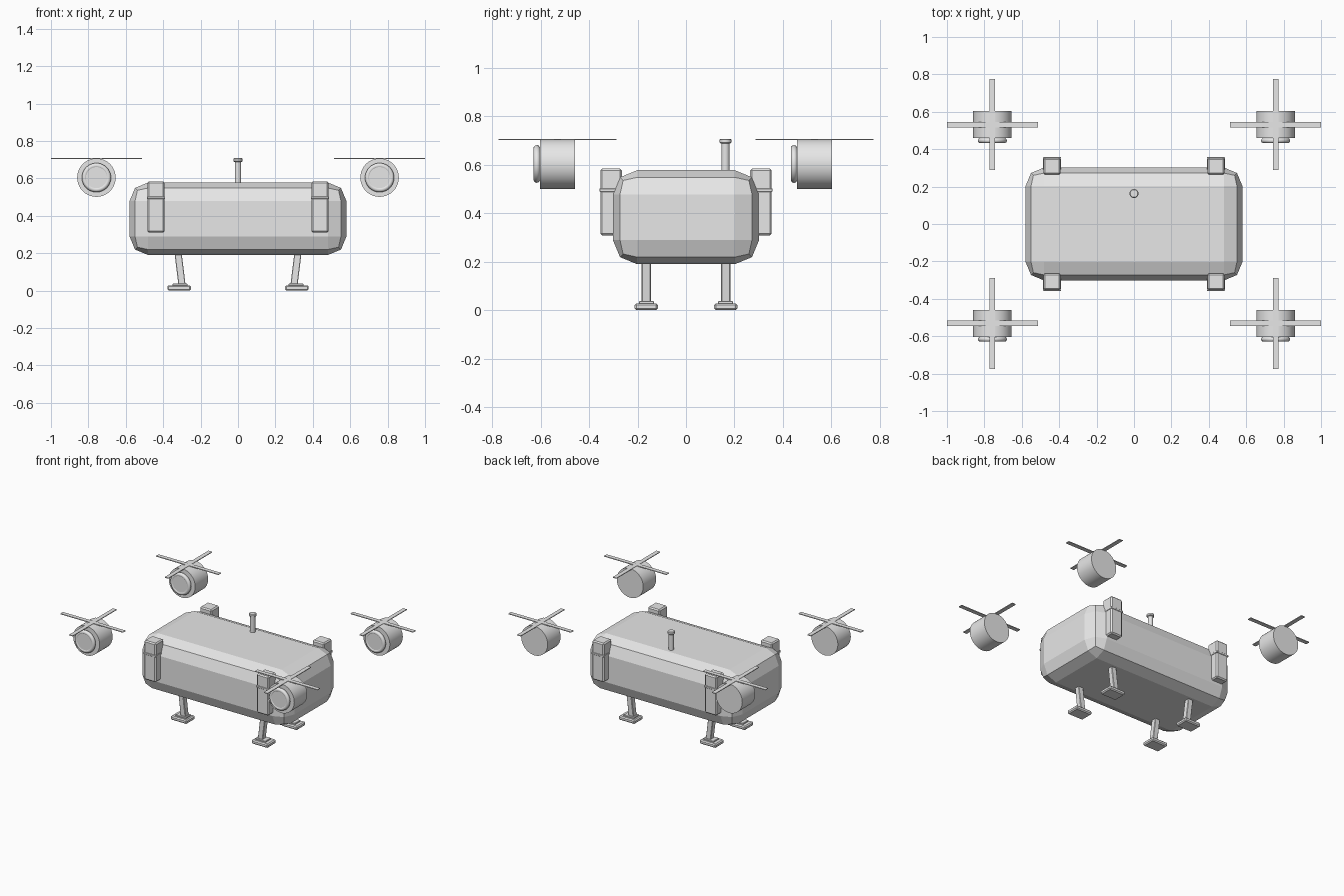
import bpy, math
from mathutils import Vector

if "Cube" in bpy.data.objects:
    bpy.data.objects.remove(bpy.data.objects["Cube"])

grey = bpy.data.materials.new("light grey")
grey.diffuse_color = (0.8, 0.8, 0.8, 1)
grey.use_nodes = True
grey.node_tree.nodes["Principled BSDF"].inputs["Base Color"].default_value = grey.diffuse_color


def finish(ob, name, bevel=0, segments=1):
    ob.name = name
    ob.data.materials.append(grey)
    if bevel:
        mod = ob.modifiers.new("bevel", 'BEVEL')
        mod.width, mod.segments = bevel, segments
        mod.limit_method = 'ANGLE'
    return ob


def box(name, centre, size, bevel=0, segments=1, tilt=0):
    bpy.ops.mesh.primitive_cube_add(size=1, location=centre)
    ob = bpy.context.object
    ob.scale = size
    bpy.ops.object.transform_apply(location=False, rotation=False, scale=True)
    ob.rotation_euler.y = tilt
    return finish(ob, name, bevel, segments)


def cylinder(name, start, end, radius, sides=32, bevel=0):
    a, b = Vector(start), Vector(end)
    bpy.ops.mesh.primitive_cylinder_add(vertices=sides, radius=radius,
                                        depth=(b - a).length, location=(a + b) / 2)
    ob = bpy.context.object
    ob.rotation_euler = (b - a).to_track_quat('Z', 'Y').to_euler()
    bpy.ops.object.shade_smooth_by_angle(angle=math.radians(30))
    return finish(ob, name, bevel)


# Main hull with chunky two-step rounding
box("body", (0, 0, 0.384), (1.16, 0.604, 0.388), 0.1, 2)

# Antenna on the roof
cylinder("antenna_stem", (0, 0.163, 0.56), (0, 0.163, 0.692), 0.017, 24)
cylinder("antenna_cap", (0, 0.163, 0.688), (0, 0.163, 0.708), 0.024, 24, 0.004)

for sx in (-1, 1):
    for sy in (-1, 1):
        # Corner brackets with a thin strap
        px, py = sx * 0.438, sy * 0.309
        box("bracket", (px, py, 0.447), (0.092, 0.09, 0.275), 0.008)
        box("bracket_strap", (px, py, 0.496), (0.098, 0.096, 0.014), 0.002)

        # Landing legs, leaning inward toward the feet
        fx, fy = sx * 0.315, sy * 0.164
        box("leg", (sx * 0.31, fy, 0.116), (0.038, 0.038, 0.18), 0.003,
            tilt=sx * math.radians(7))
        box("foot_collar", (fx - sx * 0.005, fy, 0.031), (0.08, 0.062, 0.012), 0.002)
        box("foot", (fx, fy, 0.014), (0.126, 0.096, 0.028), 0.007)

        # Pods with a lens ring on the front
        mx, my, mz = sx * 0.757, sy * 0.531, 0.604
        front = my - 0.072
        cylinder("pod", (mx, front, mz), (mx, my + 0.072, mz), 0.103, 40)
        bpy.ops.mesh.primitive_torus_add(
            location=(mx, front - 0.013, mz), rotation=(math.pi / 2, 0, 0),
            major_radius=0.064, minor_radius=0.014,
            major_segments=36, minor_segments=10)
        bpy.ops.object.shade_smooth_by_angle(angle=math.radians(40))
        finish(bpy.context.object, "lens_ring")
        cylinder("lens", (mx, front + 0.005, mz), (mx, front - 0.024, mz), 0.06)

        # Crossed rotor blades and hub
        box("rotor_blade_side", (mx, my, 0.7055), (0.486, 0.029, 0.005))
        box("rotor_blade_long", (mx, my, 0.7055), (0.029, 0.486, 0.005))
        cylinder("rotor_hub", (mx, my, 0.69), (mx, my, 0.7075), 0.017, 16)
